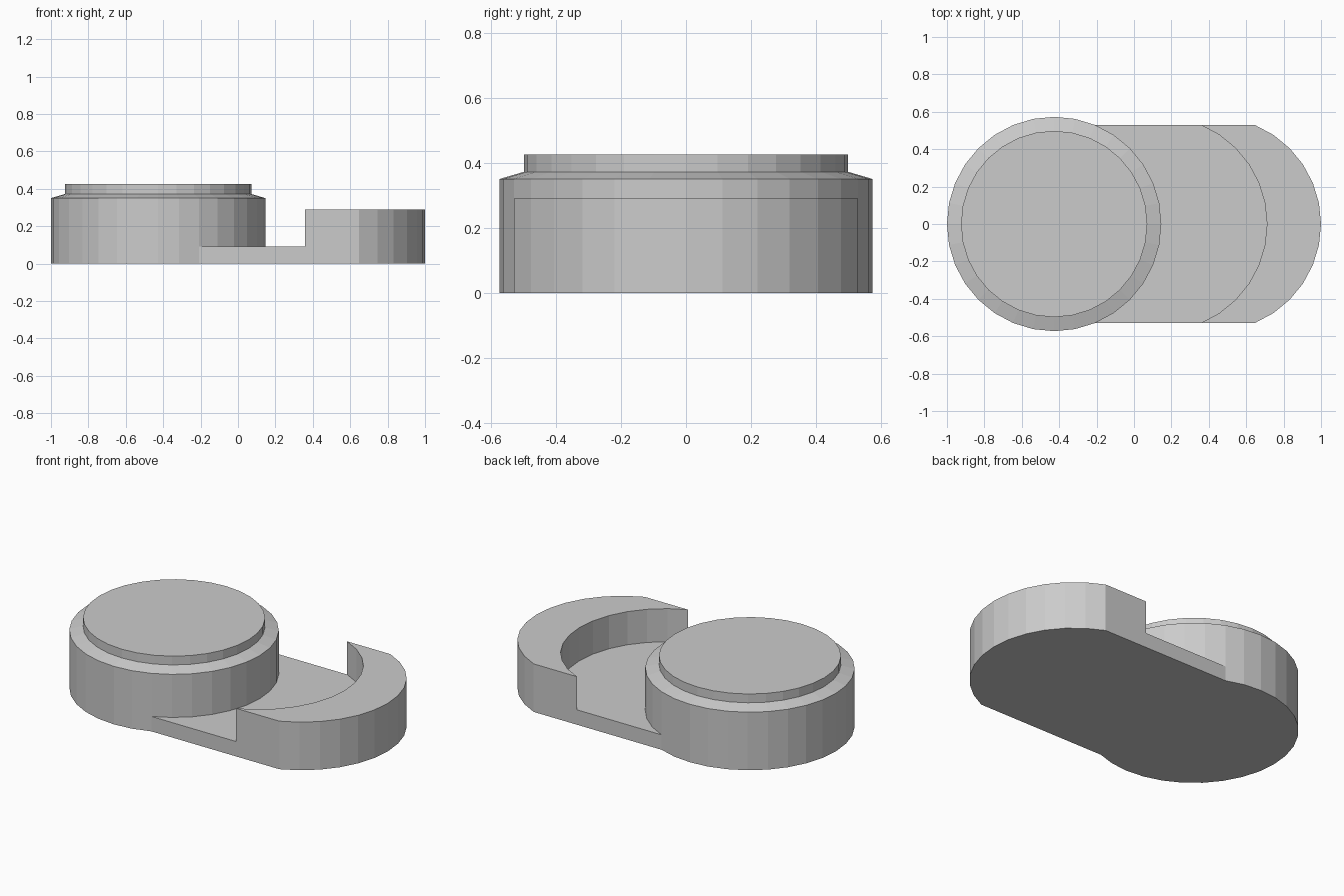
import bpy, bmesh
from math import sin, cos, pi

if "Cube" in bpy.data.objects:
    bpy.data.objects.remove(bpy.data.objects["Cube"])

SEG = 32                      # sides of every full circle
R, R_CAP = 0.573, 0.498       # body / raised cap radius
X_BODY, X_RECESS, X_END = -0.427, 0.138, 0.427
Z_FLOOR, Z_RIM = 0.09, 0.29
Z_BODY, Z_BEVEL, Z_TOP = 0.35, 0.372, 0.425

bm = bmesh.new()


def arc(cx, z, r=R, first=-6, last=6):
    """Points on a 32-sided circle between two step numbers."""
    return [(cx + r * cos(2 * pi * i / SEG), r * sin(2 * pi * i / SEG), z)
            for i in range(first, last + 1)]


def face(points):
    bm.faces.new([bm.verts.new(p) for p in points])


def strip(a, b):
    """Quads joining two point rows of equal length."""
    for i in range(len(a) - 1):
        face([a[i], a[i + 1], b[i + 1], b[i]])


# Round body: stepped rings, then the flat cap
rings = [(R, Z_FLOOR), (R, Z_BODY), (R_CAP, Z_BEVEL), (R_CAP, Z_TOP)]
for (r0, z0), (r1, z1) in zip(rings, rings[1:]):
    strip(arc(X_BODY, z0, r0, 0, SEG), arc(X_BODY, z1, r1, 0, SEG))
face(arc(X_BODY, Z_TOP, R_CAP, 0, SEG - 1))

# Lower part of the body, left of the tray
strip(arc(X_BODY, 0, R, 6, 26), arc(X_BODY, Z_FLOOR, R, 6, 26))

# Tray floor, recess wall, crescent top, outer end wall
strip(arc(X_BODY, Z_FLOOR), arc(X_RECESS, Z_FLOOR))
strip(arc(X_RECESS, Z_FLOOR), arc(X_RECESS, Z_RIM))
strip(arc(X_RECESS, Z_RIM), arc(X_END, Z_RIM))
strip(arc(X_END, Z_RIM), arc(X_END, 0))

# Straight stepped side walls, front and back
for end in (0, -1):
    face([arc(x, z)[end] for x, z in (
        (X_BODY, 0), (X_END, 0), (X_END, Z_RIM),
        (X_RECESS, Z_RIM), (X_RECESS, Z_FLOOR), (X_BODY, Z_FLOOR))])

# Flat underside
face(arc(X_BODY, 0, R, 6, 26) + arc(X_END, 0))

bmesh.ops.remove_doubles(bm, verts=bm.verts, dist=1e-4)
bmesh.ops.recalc_face_normals(bm, faces=bm.faces)

mesh = bpy.data.meshes.new("round_body_with_tray")
bm.to_mesh(mesh)
bm.free()
bpy.context.collection.objects.link(
    bpy.data.objects.new("round_body_with_tray", mesh))
